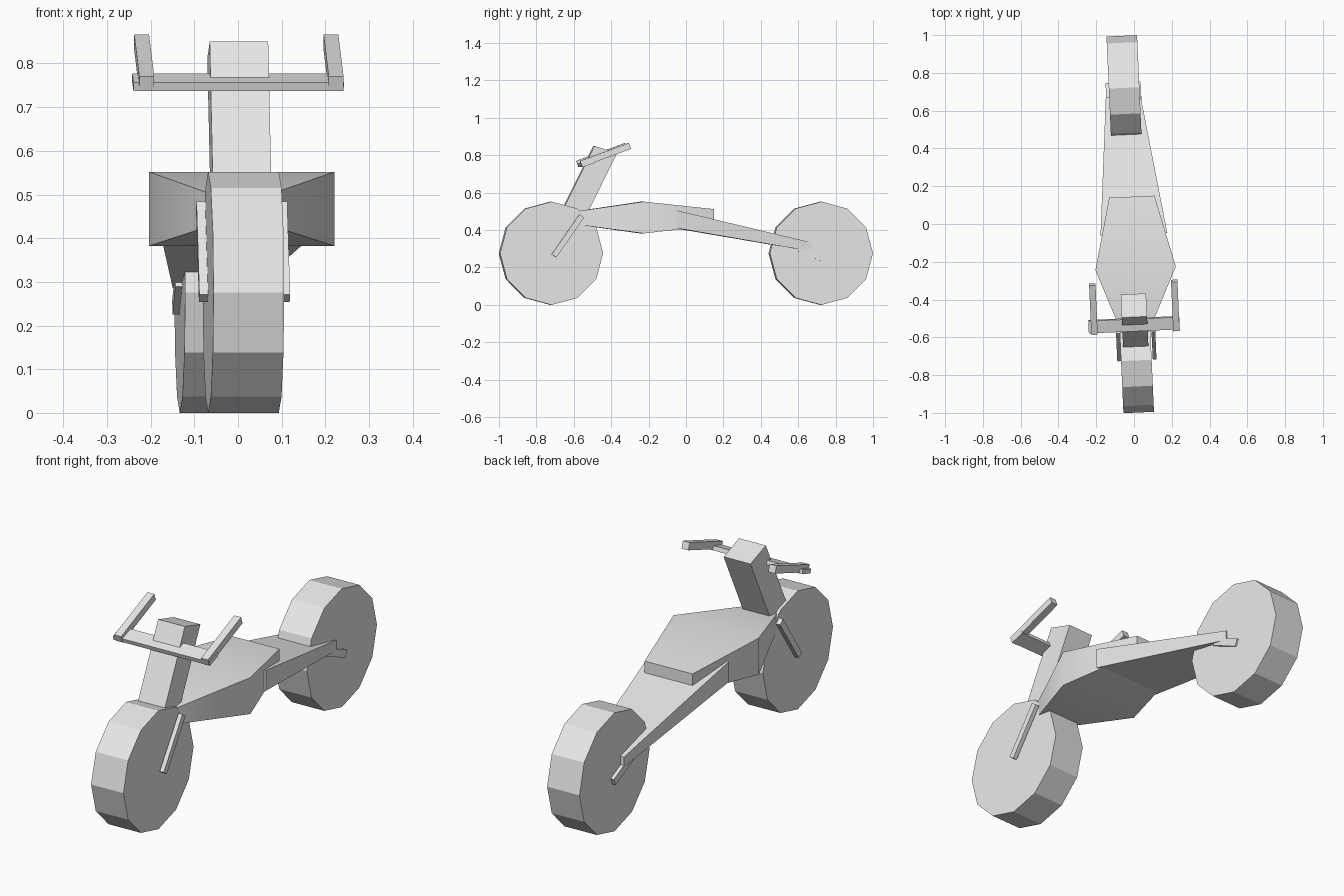
import bpy, bmesh, math
from mathutils import Matrix, Vector

cube = bpy.data.objects.get("Cube")
if cube:
    bpy.data.objects.remove(cube)

grey = bpy.data.materials.new("plain_grey")
grey.use_nodes = True
grey.diffuse_color = (0.8, 0.8, 0.8, 1)
grey.node_tree.nodes["Principled BSDF"].inputs["Base Color"].default_value = (0.8, 0.8, 0.8, 1)

YAW = Matrix.Rotation(0.045, 4, 'Z')   # the whole bike stands slightly turned
MID = -0.02                            # centre plane of the bike


def finish(name, bm):
    bmesh.ops.recalc_face_normals(bm, faces=bm.faces)
    bm.transform(YAW)
    mesh = bpy.data.meshes.new(name)
    bm.to_mesh(mesh)
    bm.free()
    mesh.materials.append(grey)
    obj = bpy.data.objects.new(name, mesh)
    bpy.context.collection.objects.link(obj)
    return obj


def loft(name, sections):
    """Closed block through rectangles (y, x centre, half width, z bottom, z top)."""
    bm = bmesh.new()
    rings = []
    for y, cx, w, lo, hi in sections:
        corners = ((-w, lo), (w, lo), (w, hi), (-w, hi))
        rings.append([bm.verts.new((cx + x, y, z)) for x, z in corners])
    for a, b in zip(rings, rings[1:]):
        for i in range(4):
            j = (i + 1) % 4
            bm.faces.new((a[i], a[j], b[j], b[i]))
    bm.faces.new(rings[0])
    bm.faces.new(rings[-1])
    return finish(name, bm)


def prism(name, profile, x, half):
    """Side profile of (y, z) points given thickness along x."""
    bm = bmesh.new()
    face = bm.faces.new([bm.verts.new((x - half, y, z)) for y, z in profile])
    new = bmesh.ops.extrude_face_region(bm, geom=[face])["geom"]
    verts = [v for v in new if isinstance(v, bmesh.types.BMVert)]
    bmesh.ops.translate(bm, vec=(2 * half, 0, 0), verts=verts)
    return finish(name, bm)


def bar(name, start, end, thick, x, half):
    """Straight bar in the side plane from start to end (y, z)."""
    a, b = Vector(start), Vector(end)
    n = (b - a).orthogonal().normalized() * thick / 2
    return prism(name, [a + n, b + n, b - n, a - n], x, half)


def wheel(name, y):
    bm = bmesh.new()
    bmesh.ops.create_cone(bm, cap_ends=True, segments=12, radius1=0.276,
                          radius2=0.276, depth=0.162)
    bm.transform(Matrix.Translation((MID, y, 0.276)) @ Matrix.Rotation(math.pi / 2, 4, 'Y'))
    return finish(name, bm)


# Wheels
wheel("front_wheel", -0.722)
wheel("rear_wheel", 0.722)

# Body and the wedge-shaped rear arm
body = loft("body", [(-0.59, MID, 0.065, 0.43, 0.5),
                     (-0.235, -0.002, 0.213, 0.382, 0.552),
                     (0.145, -0.005, 0.12, 0.425, 0.512)])
rear = [(-0.055, -0.003, 0.177, 0.41, 0.505), (0.675, -0.027, 0.092, 0.285, 0.332)]
loft("rear_arm", rear)

# Steering column
prism("steering_column", [(-0.492, 0.85), (-0.37, 0.812), (-0.545, 0.46), (-0.685, 0.46)],
      MID, 0.067)

# Handlebar with raked grips
bar("handlebar", (-0.565, 0.747), (-0.50, 0.768), 0.02, -0.024, 0.241)

# Paired parts on either side
for side, s in (("right", -1), ("left", 1)):
    bar(side + "_grip", (-0.571, 0.754), (-0.31, 0.85), 0.034, -0.018 + s * 0.217, 0.017)
    bar(side + "_fork_arm", (-0.562, 0.475), (-0.71, 0.262), 0.03, -0.017 + s * 0.094, 0.01)
    bar(side + "_axle_bracket", (0.6, 0.305), (0.745, 0.241), 0.035, -0.024 + s * 0.085, 0.008)

# Soft shading across the shallow body folds
bpy.ops.object.select_all(action='DESELECT')
body.select_set(True)
bpy.context.view_layer.objects.active = body
bpy.ops.object.shade_smooth_by_angle(angle=math.radians(40))
